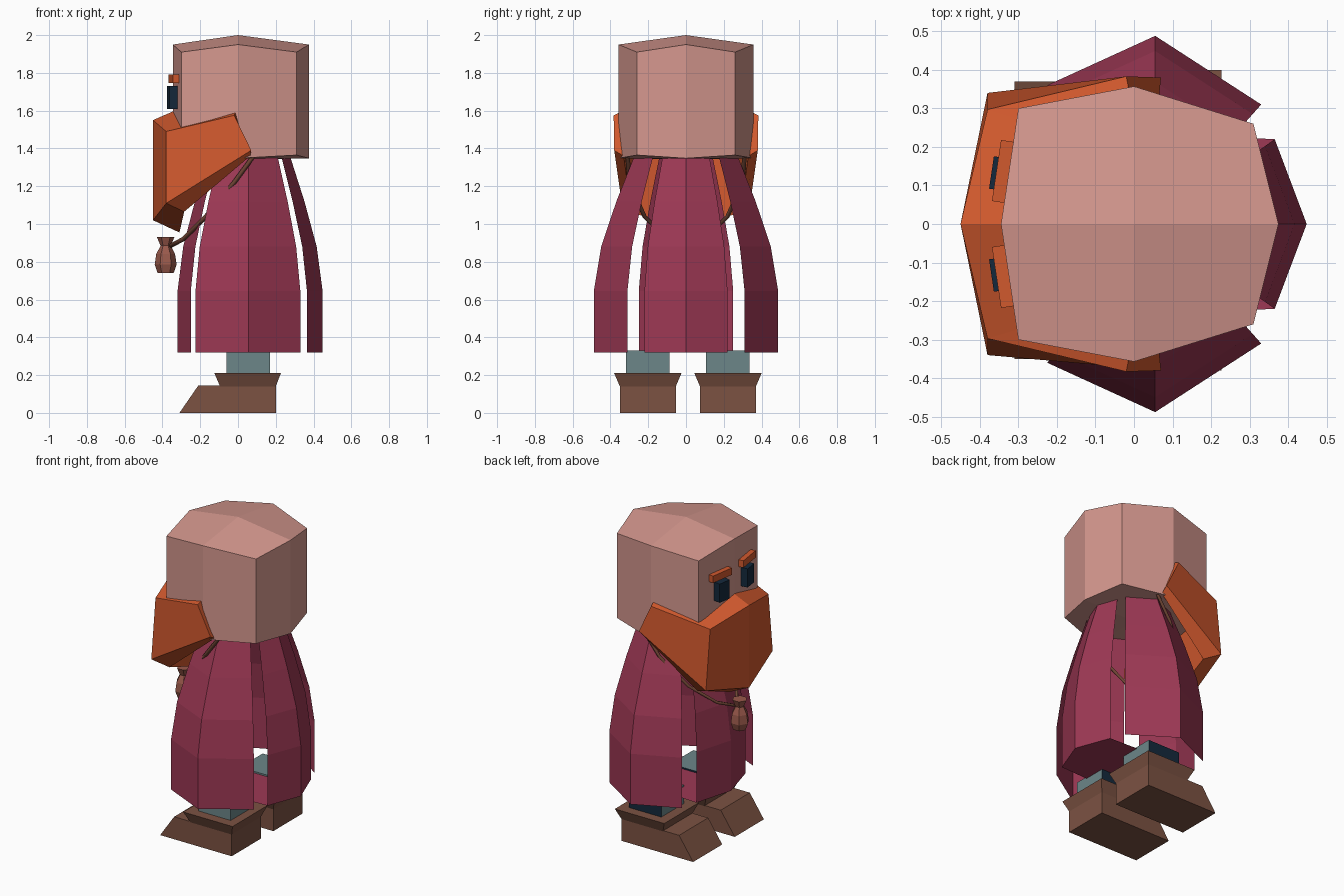
import bpy, bmesh, math
from mathutils import Vector, Matrix

if "Cube" in bpy.data.objects:
    bpy.data.objects.remove(bpy.data.objects["Cube"])


def material(name, r, g, b):
    m = bpy.data.materials.new(name)
    m.diffuse_color = (r, g, b, 1)
    m.use_nodes = True
    m.node_tree.nodes["Principled BSDF"].inputs["Base Color"].default_value = m.diffuse_color
    return m


skin = material("skin", .66, .31, .27)
orange = material("orange hair", .64, .10, .027)
wine = material("wine cloth", .34, .04, .09)
teal = material("teal trousers", .15, .24, .25)
navy = material("dark navy", .007, .022, .045)
leather = material("boot leather", .20, .085, .055)
strap_brown = material("strap brown", .16, .06, .035)
pouch_brown = material("pouch brown", .32, .10, .07)


def build(name, verts, faces, mat, solid=True):
    me = bpy.data.meshes.new(name)
    me.from_pydata(verts, [], faces)
    me.materials.append(mat)
    if solid:
        bm = bmesh.new()
        bm.from_mesh(me)
        bmesh.ops.recalc_face_normals(bm, faces=bm.faces)
        bm.to_mesh(me)
        bm.free()
    ob = bpy.data.objects.new(name, me)
    bpy.context.collection.objects.link(ob)
    return ob


def loft(name, rings, mat, cap=True):
    """Join closed rings of equal length into a skin."""
    n = len(rings[0])
    verts = [v for r in rings for v in r]
    faces = [(i * n + k, i * n + (k + 1) % n, (i + 1) * n + (k + 1) % n, (i + 1) * n + k)
             for i in range(len(rings) - 1) for k in range(n)]
    if cap:
        faces += [tuple(range(n)), tuple(range(len(verts) - n, len(verts)))]
    return build(name, verts, faces, mat)


def rect(x0, x1, y0, y1, z):
    return [(x0, y0, z), (x1, y0, z), (x1, y1, z), (x0, y1, z)]


# Head: eight-sided block with a low peaked top and bottom
plan = [(-.30, -.30), (0, -.357), (.31, -.26), (.375, 0),
        (.31, .26), (0, .357), (-.30, .30), (-.345, 0)]
verts = [(x, y, 1.365 if i % 2 == 0 else 1.348) for i, (x, y) in enumerate(plan)]
verts += [(x, y, 1.91 if i % 2 == 0 else 1.95) for i, (x, y) in enumerate(plan)]
verts += [(0, 0, 1.34), (0, 0, 2.0)]
faces = [(i, (i + 1) % 8, (i + 1) % 8 + 8, i + 8) for i in range(8)]
for i in (1, 3, 5, 7):
    j, k = (i + 1) % 8, (i + 2) % 8
    faces += [(i, j, k, 16), (i + 8, j + 8, k + 8, 17)]
build("head", verts, faces, skin)

# Beard: four-cornered section swept from ear to chin to ear
ear = [(-.02, .383, 1.575), (.07, .38, 1.39), (.065, .33, 1.36), (-.01, .33, 1.60)]
cheek = [(-.38, .297, 1.49), (-.38, .34, 1.11), (-.285, .29, 1.065), (-.29, .27, 1.52)]
chin = [(-.45, 0, 1.55), (-.45, 0, 1.02), (-.31, 0, .955), (-.335, 0, 1.60)]


def flip(ring):
    return [(x, -y, z) for x, y, z in ring]


loft("beard", [ear, cheek, chin, flip(cheek), flip(ear)], orange)

# Eyes and eyebrows, turned to follow the face
for side, s in (("left", 1), ("right", -1)):
    turn = Matrix.Rotation(-s * math.radians(8.5), 3, 'Z')
    for part, c, d, mat in (("eye", (-.345, s * .13, 1.67), (.05, .085, .12), navy),
                            ("eyebrow", (-.332, s * .135, 1.77), (.05, .16, .045), orange)):
        rings = []
        for z in (-.5, .5):
            rings.append([tuple(Vector(c) + turn @ Vector((a * d[0], b * d[1], z * d[2])))
                          for a, b in ((-.5, -.5), (.5, -.5), (.5, .5), (-.5, .5))])
        loft(f"{side}_{part}", rings, mat)

# Robe: four creased panels sharing one height profile
profile = [(.32, 1), (.645, 1), (.88, .92), (1.12, .755), (1.36, .56)]
panels = {
    "robe_back": [(.365, -.22), (.448, 0), (.365, .22)],
    "robe_left": [(.33, .31), (.055, .488), (-.225, .36)],
    "robe_front": [(-.25, .25), (-.32, 0), (-.25, -.25)],
    "robe_right": [(-.225, -.36), (.055, -.488), (.33, -.31)],
}
for name, pts in panels.items():
    verts = [(.055 + (x - .055) * f, y * f, z) for z, f in profile for x, y in pts]
    faces = [(r * 3 + k, r * 3 + k + 1, r * 3 + k + 4, r * 3 + k + 3)
             for r in range(4) for k in range(2)]
    build(name, verts, faces, wine, solid=False)

# Hem floor between the front and back panels
hem = [(x, y, .32) for x, y in panels["robe_back"] + panels["robe_front"]]
build("robe_hem", hem, [tuple(range(6))], wine, solid=False)

# Legs and boots
for side, c in (("left", .222), ("right", -.202)):
    leg = loft(f"{side}_leg", [rect(-.06, .17, c - .115, c + .115, z) for z in (.19, .33)], teal)
    leg.data.materials.append(navy)
    for p in leg.data.polygons:
        p.material_index = 1 if p.normal.y > .5 else 0
    w = .148
    outline = [(-.31, 0), (.20, 0), (.20, .145), (-.21, .145)]
    loft(f"{side}_boot", [[(x, c + e, z) for x, z in outline] for e in (-w, w)], leather)
    loft(f"{side}_boot_cuff", [rect(-.095, .20, c - w, c + w, .14),
                               rect(-.125, .227, c - .178, c + .178, .21)], leather)

# Neck strap, a thin square cord hanging to the pouch
curve = bpy.data.curves.new("strap", 'CURVE')
curve.dimensions = '3D'
curve.bevel_depth = .012
curve.bevel_resolution = 0
half = [(.09, .31, 1.37), (-.02, .30, 1.22), (-.17, .22, 1.04), (-.29, .10, .92)]
path = half + [(-.365, 0, .88)] + flip(half)[::-1]
spline = curve.splines.new('POLY')
spline.points.add(len(path) - 1)
for p, co in zip(spline.points, path):
    p.co = (*co, 1)
curve.materials.append(strap_brown)
bpy.context.collection.objects.link(bpy.data.objects.new("neck_strap", curve))

# Pouch: six-sided turned bag
rings = [[(-.383 + r * math.cos(k * math.pi / 3), r * math.sin(k * math.pi / 3), z)
          for k in range(6)]
         for r, z in ((.042, .74), (.058, .785), (.05, .84), (.027, .885), (.046, .93))]
loft("pouch", rings, pouch_brown)
